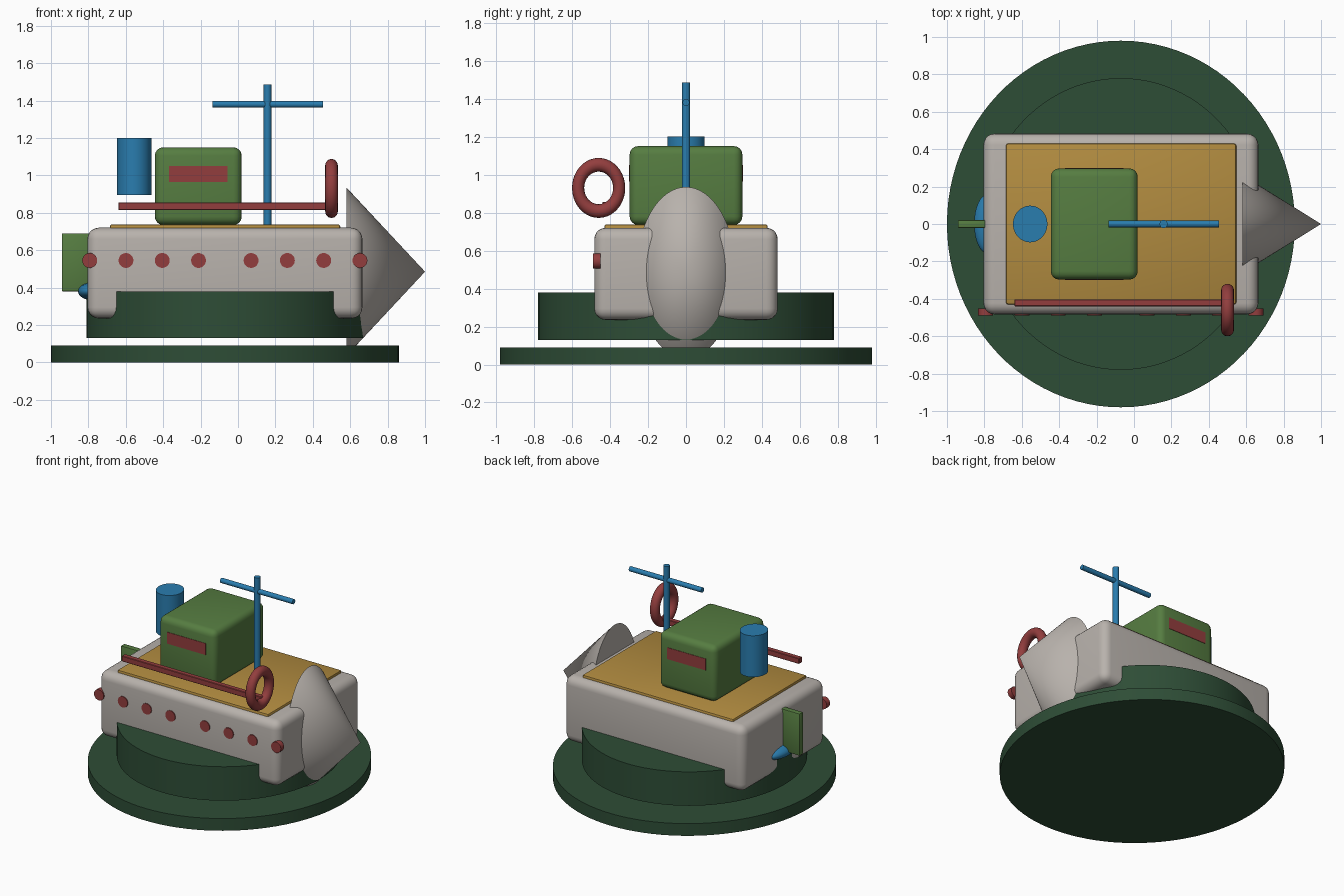
import bpy
import math

old = bpy.data.objects.get("Cube")
if old:
    bpy.data.objects.remove(old, do_unlink=True)


def material(name, rgb):
    m = bpy.data.materials.new(name)
    m.use_nodes = True
    color = (*rgb, 1)
    m.diffuse_color = color
    node = next(n for n in m.node_tree.nodes if n.type == 'BSDF_PRINCIPLED')
    node.inputs["Base Color"].default_value = color
    return m


DARK_GREEN = material("dark green", (0.027, 0.074, 0.037))
GREY = material("warm grey", (0.48, 0.445, 0.413))
OCHRE = material("ochre", (0.445, 0.262, 0.051))
GREEN = material("leaf green", (0.093, 0.205, 0.053))
BLUE = material("blue", (0.023, 0.205, 0.429))
RED = material("red", (0.29, 0.048, 0.048))


def finish(name, mat, scale=(1, 1, 1), bevel=0, segments=4):
    """Name the active object, scale and bevel it, then shade it."""
    o = bpy.context.object
    o.name = name
    o.scale = scale
    bpy.ops.object.transform_apply(location=False, rotation=True, scale=True)
    if bevel:
        mod = o.modifiers.new("Bevel", 'BEVEL')
        mod.width = bevel
        mod.segments = segments
        bpy.ops.object.modifier_apply(modifier=mod.name)
    o.data.materials.append(mat)
    bpy.ops.object.shade_smooth_by_angle(angle=math.radians(35))
    return o


def box(name, mat, x, y, z, bevel=0, segments=4):
    """Box from (min, max) pairs on each axis."""
    center = [(a + b) / 2 for a, b in (x, y, z)]
    size = [b - a for a, b in (x, y, z)]
    bpy.ops.mesh.primitive_cube_add(size=1, location=center)
    return finish(name, mat, size, bevel, segments)


def disc(name, mat, x, rx, ry, z0, z1, sides=48, y=0):
    """Upright elliptical cylinder."""
    bpy.ops.mesh.primitive_cylinder_add(vertices=sides, radius=1, depth=1,
                                        location=(x, y, (z0 + z1) / 2))
    return finish(name, mat, (rx, ry, z1 - z0))


def rod(name, mat, location, radius, length, axis, sides=16):
    """Cylinder lying along x or y."""
    turn = (0, math.pi / 2, 0) if axis == 'x' else (math.pi / 2, 0, 0)
    bpy.ops.mesh.primitive_cylinder_add(vertices=sides, radius=radius, depth=length,
                                        location=location, rotation=turn)
    return finish(name, mat)


# Round stand
disc("stand_base", DARK_GREEN, -0.07, 0.93, 0.98, 0, 0.09, 96)
disc("stand_collar", DARK_GREEN, -0.07, 0.74, 0.78, 0.13, 0.38, 96)

# Hull, deck and bow
box("hull", GREY, (-0.805, 0.665), (-0.483, 0.483), (0.235, 0.72), 0.06, 5)
box("deck", OCHRE, (-0.685, 0.547), (-0.43, 0.43), (0.69, 0.738), 0.012, 2)
bpy.ops.mesh.primitive_cone_add(vertices=64, radius1=1, radius2=0, depth=0.42,
                                location=(0.79, 0, 0.485),
                                rotation=(0, math.pi / 2, 0))
finish("bow", GREY, (0.45, 0.262, 1))

# Cabin with a window on each side
box("cabin", GREEN, (-0.445, 0.02), (-0.297, 0.297), (0.735, 1.15), 0.045, 4)
for side, label in ((-1, "front"), (1, "back")):
    ys = sorted((side * 0.292, side * 0.3))
    box(label + "_window", RED, (-0.37, -0.055), ys, (0.965, 1.05))

# Funnel and mast
disc("funnel", BLUE, -0.555, 0.092, 0.098, 0.895, 1.2, 40)
disc("mast", BLUE, 0.158, 0.021, 0.022, 0.73, 1.485, 20)
rod("mast_crossbar", BLUE, (0.16, 0, 1.38), 0.018, 0.59, 'x')

# Rail and life ring
box("side_rail", RED, (-0.64, 0.5), (-0.44, -0.403), (0.815, 0.856), 0.003, 1)
bpy.ops.mesh.primitive_torus_add(major_radius=0.115, minor_radius=0.034,
                                 major_segments=40, minor_segments=16,
                                 location=(0.5, -0.46, 0.93),
                                 rotation=(0, math.pi / 2, 0))
finish("life_ring", RED, (1.06, 0.94, 1))

# Portholes in two groups of four
for group, start in (("aft", -0.793), ("fore", 0.07)):
    for i in range(4):
        rod(f"{group}_porthole_{i + 1}", RED, (start + i * 0.194, -0.47, 0.545),
            0.04, 0.038, 'y', 20)

# Rudder and propeller
box("rudder", GREEN, (-0.942, -0.785), (-0.021, 0.021), (0.38, 0.69), 0.006, 2)
bpy.ops.mesh.primitive_uv_sphere_add(segments=32, ring_count=16, radius=1,
                                     location=(-0.78, 0, 0.38))
finish("propeller", BLUE, (0.075, 0.16, 0.047))
